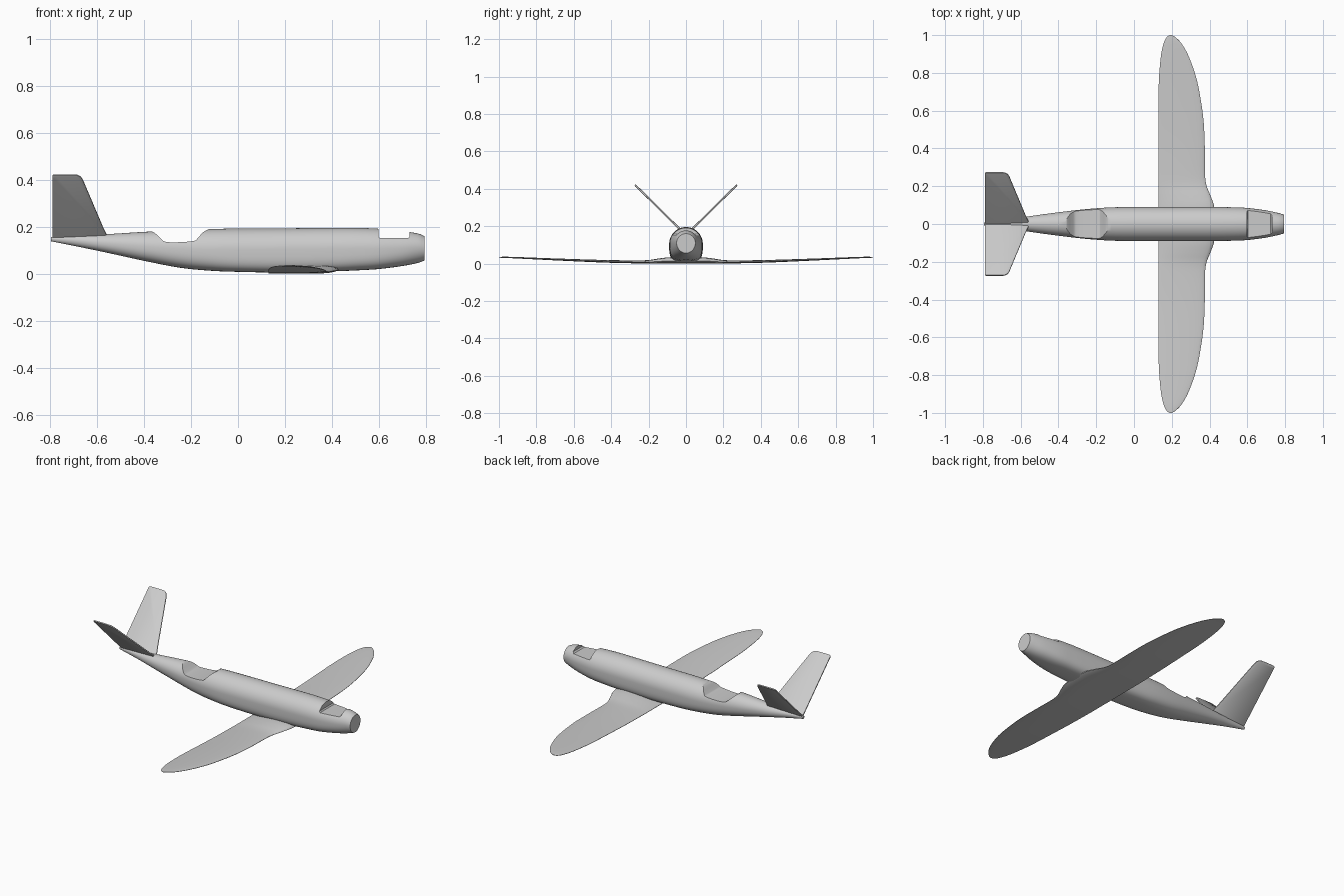
import bpy, bmesh, math
from mathutils import Vector

cube = bpy.data.objects.get("Cube")
if cube:
    bpy.data.objects.remove(cube, do_unlink=True)

grey = bpy.data.materials.new("light_grey")
grey.use_nodes = True
grey.diffuse_color = (0.6, 0.6, 0.6, 1)
grey.node_tree.nodes["Principled BSDF"].inputs["Base Color"].default_value = (0.6, 0.6, 0.6, 1)


def smooth_rows(rows, steps):
    """Catmull-Rom curve through the rows of numbers."""
    pts = [Vector(r) for r in rows]
    pts = [2 * pts[0] - pts[1]] + pts + [2 * pts[-1] - pts[-2]]
    out = []
    for a, b, c, d in zip(pts, pts[1:], pts[2:], pts[3:]):
        for i in range(steps):
            t = i / steps
            out.append(0.5 * (2 * b + (c - a) * t + (2 * a - 5 * b + 4 * c - d) * t**2
                              + (3 * b - a - 3 * c + d) * t**3))
    return out + [pts[-2]]


def loft(name, rings):
    """Skin closed rings of points and cap both ends."""
    bm = bmesh.new()
    loops = [[bm.verts.new(p) for p in ring] for ring in rings]
    n = len(loops[0])
    for a, b in zip(loops, loops[1:]):
        for i in range(n):
            j = (i + 1) % n
            bm.faces.new((a[i], a[j], b[j], b[i]))
    bm.faces.new(loops[0])
    bm.faces.new(loops[-1])
    bmesh.ops.recalc_face_normals(bm, faces=bm.faces)
    mesh = bpy.data.meshes.new(name)
    bm.to_mesh(mesh)
    bm.free()
    mesh.materials.append(grey)
    obj = bpy.data.objects.new(name, mesh)
    bpy.context.collection.objects.link(obj)
    return obj


def shade(obj, degrees=35):
    bpy.ops.object.select_all(action='DESELECT')
    obj.select_set(True)
    bpy.context.view_layer.objects.active = obj
    bpy.ops.object.shade_smooth_by_angle(angle=math.radians(degrees))


def cut_notch(body, name, profile):
    """Cut a side-on (x, z) profile right across the body."""
    cutter = loft(name, [[(x, y, z) for x, z in profile] for y in (-0.2, 0.2)])
    mod = body.modifiers.new(name, 'BOOLEAN')
    mod.operation, mod.solver, mod.object = 'DIFFERENCE', 'EXACT', cutter
    bpy.ops.object.select_all(action='DESELECT')
    bpy.context.view_layer.objects.active = body
    body.select_set(True)
    bpy.ops.object.modifier_apply(modifier=name)
    bpy.data.objects.remove(cutter, do_unlink=True)


# Fuselage: x, half width, bottom, top, squareness of the belly
stations = [
    (-0.795, 0.008, 0.138, 0.157, 2), (-0.68, 0.022, 0.115, 0.162, 2),
    (-0.56, 0.04, 0.09, 0.168, 2.2), (-0.4, 0.062, 0.055, 0.178, 2.4),
    (-0.25, 0.079, 0.026, 0.185, 2.7), (-0.12, 0.088, 0.013, 0.19, 3),
    (0.0, 0.09, 0.008, 0.192, 3.4), (0.2, 0.09, 0.005, 0.193, 3.5),
    (0.4, 0.09, 0.01, 0.195, 3.5), (0.5, 0.089, 0.014, 0.195, 3.3),
    (0.6, 0.085, 0.02, 0.191, 3), (0.7, 0.072, 0.033, 0.181, 2.5),
    (0.765, 0.058, 0.046, 0.171, 2.1), (0.793, 0.05, 0.056, 0.16, 2)]


def body_ring(x, w, lo, hi, power):
    mid = max(hi - w, (lo + hi) / 2)
    ring = []
    for i in range(48):
        c, s = math.cos(math.tau * i / 48), math.sin(math.tau * i / 48)
        e = 2 if s >= 0 else power
        y = math.copysign(abs(c) ** (2 / e), c) * w
        z = abs(s) ** (2 / e)
        ring.append((x, y, mid + z * (hi - mid) if s >= 0 else mid - z * (mid - lo)))
    return ring


fuselage = loft("fuselage", [body_ring(*s) for s in smooth_rows(stations, 4)])

# Front hatch and curved rear saddle
cut_notch(fuselage, "hatch_cutter", [
    (0.598, 0.3), (0.598, 0.158), (0.604, 0.151), (0.722, 0.151), (0.73, 0.158), (0.73, 0.3)])
saddle = [(-0.37, 0.182), (-0.352, 0.172), (-0.325, 0.146), (-0.305, 0.135), (-0.25, 0.134),
          (-0.19, 0.139), (-0.175, 0.147), (-0.15, 0.175), (-0.128, 0.188), (-0.115, 0.194)]
saddle = [(p.x, p.y) for p in smooth_rows(saddle, 3)]
cut_notch(fuselage, "saddle_cutter", [(-0.37, 0.3)] + saddle + [(-0.115, 0.3)])
shade(fuselage)

# Wing half: y, trailing edge, leading edge, bottom, thickness
half = [
    (0.0, 0.13, 0.43, 0.0, 0.05), (0.09, 0.13, 0.425, 0.0, 0.048),
    (0.15, 0.13, 0.405, 0.0, 0.037), (0.2, 0.13, 0.385, 0.0, 0.026),
    (0.26, 0.13, 0.376, 0.001, 0.021), (0.4, 0.13, 0.375, 0.004, 0.019),
    (0.55, 0.13, 0.368, 0.01, 0.016), (0.7, 0.13, 0.346, 0.017, 0.013),
    (0.8, 0.134, 0.322, 0.022, 0.011), (0.9, 0.144, 0.284, 0.027, 0.009),
    (0.96, 0.158, 0.248, 0.03, 0.007), (0.99, 0.174, 0.218, 0.031, 0.005),
    (1.0, 0.19, 0.2, 0.032, 0.003)]


def wing_ring(y, te, le, low, thick):
    fractions = [(1 - math.cos(math.pi * i / 12)) / 2 for i in range(13)]
    top, bottom = [], []
    for f in fractions:
        hump = 1.55 * math.sqrt(f) * (1 - f) ** 0.8
        x = le + (te - le) * f
        nose = 0.3 * thick * (1 - f)
        top.append((x, y, low + nose + 0.002 + (0.7 * thick) * hump))
        bottom.append((x, y, low + nose * (1 - f) ** 8))
    return top + bottom[::-1]


rows = smooth_rows(half, 4)
left = [wing_ring(*r) for r in rows]
right = [[(x, -y, z) for x, y, z in ring] for ring in left[:0:-1]]
wing = loft("wing", right + left)
shade(wing, 50)

# Pair of slanted tail fins: outline of (x, distance along the fin)
outline = [(-0.79, 0.0), (-0.555, 0.0), (-0.575, 0.06), (-0.66, 0.345), (-0.668, 0.362),
           (-0.682, 0.373), (-0.70, 0.376), (-0.775, 0.376), (-0.786, 0.374), (-0.79, 0.368)]
for side, label in ((1, "left"), (-1, "right")):
    along = Vector((0, side, 0.985)).normalized()
    across = Vector((0, -0.985 * side, 1)).normalized()
    base = Vector((0, 0.005 * side, 0.157))
    rings = []
    for offset, inset in ((-0.005, 0.96), (-0.003, 1), (0.003, 1), (0.005, 0.96)):
        rings.append([base + Vector((-0.69 + (x + 0.69) * inset, 0, 0)) + along * (d * (0.5 + inset / 2))
                      + across * offset for x, d in outline])
    shade(loft(label + "_tail_fin", rings), 30)
